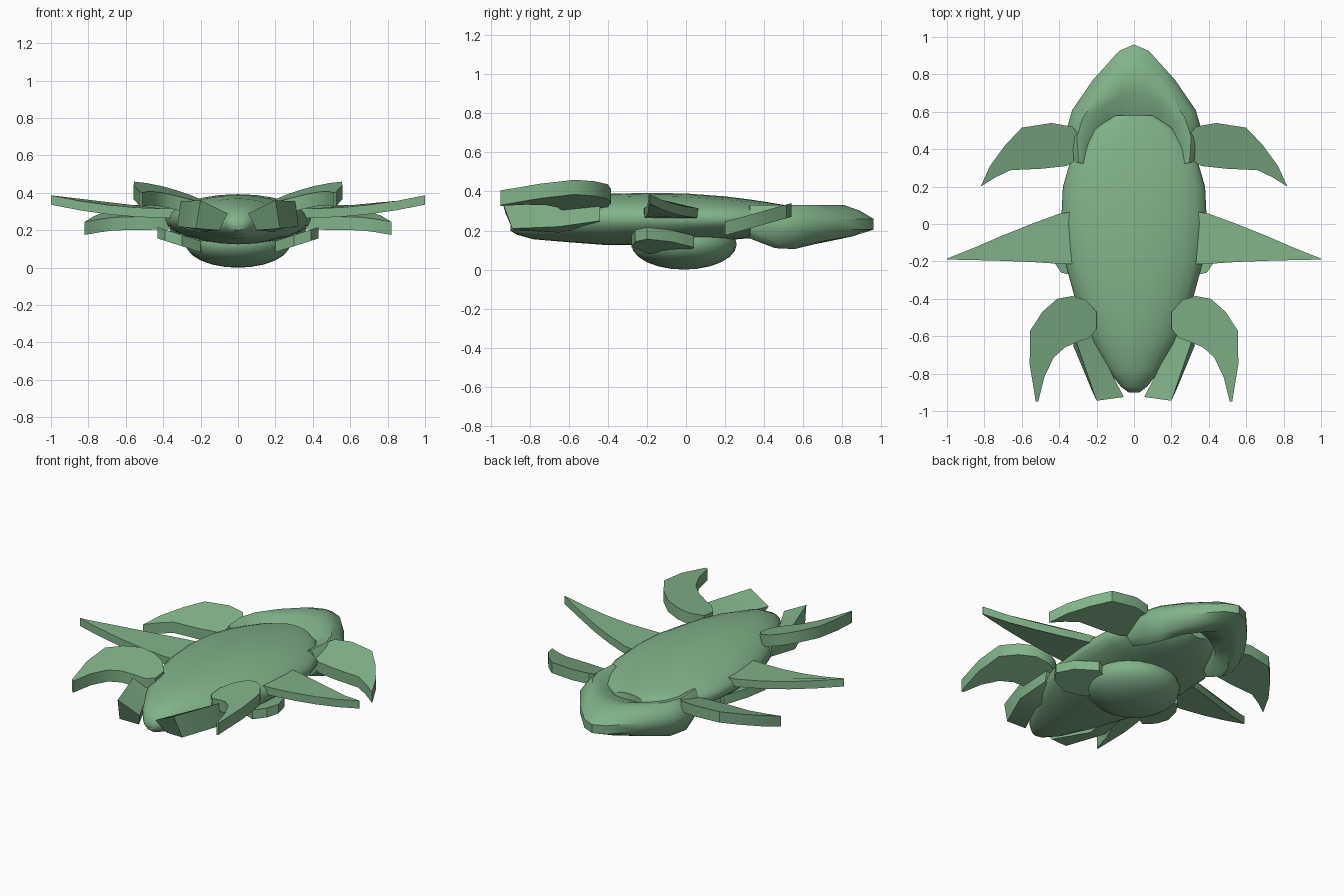
import bpy, bmesh, math
from mathutils import Matrix, Vector

if "Cube" in bpy.data.objects:
    bpy.data.objects.remove(bpy.data.objects["Cube"], do_unlink=True)

green = bpy.data.materials.new("leaf_green")
green.use_nodes = True
colour = (0.22, 0.45, 0.25, 1)
green.diffuse_color = colour
green.node_tree.nodes["Principled BSDF"].inputs["Base Color"].default_value = colour


def finish(name, bm, angle=35):
    bmesh.ops.recalc_face_normals(bm, faces=bm.faces[:])
    mesh = bpy.data.meshes.new(name)
    bm.to_mesh(mesh)
    bm.free()
    mesh.materials.append(green)
    obj = bpy.data.objects.new(name, mesh)
    bpy.context.scene.collection.objects.link(obj)
    bpy.ops.object.select_all(action="DESELECT")
    obj.select_set(True)
    bpy.context.view_layer.objects.active = obj
    bpy.ops.object.shade_smooth_by_angle(angle=math.radians(angle))
    return obj


def loft(name, sections, angle=35):
    """Skin closed cross-sections and cap both ends."""
    bm = bmesh.new()
    rings = [[bm.verts.new(p) for p in sec] for sec in sections]
    count = len(rings[0])
    for a, b in zip(rings, rings[1:]):
        for i in range(count):
            j = (i + 1) % count
            bm.faces.new((a[i], a[j], b[j], b[i]))
    bm.faces.new(rings[0])
    bm.faces.new(rings[-1])
    return finish(name, bm, angle)


def slab_pair(name, outline, top, thickness):
    """Leaf-like plate with upright walls, made for both sides."""
    for side, sign in (("left", 1), ("right", -1)):
        upper = [(sign * x, y, top(x, y)) for x, y in outline]
        lower = [(x, y, z - thickness) for x, y, z in upper]
        loft(f"{side}_{name}", [lower, upper])


# Body: domed shell; each station is y, half width, rim, top, bottom
stations = [
    (-0.90, 0.03, 0.23, 0.25, 0.20), (-0.87, 0.07, 0.24, 0.29, 0.18),
    (-0.78, 0.14, 0.25, 0.335, 0.155), (-0.60, 0.24, 0.26, 0.37, 0.14),
    (-0.40, 0.315, 0.26, 0.388, 0.125), (-0.20, 0.37, 0.26, 0.393, 0.125),
    (0.00, 0.39, 0.26, 0.39, 0.13), (0.20, 0.38, 0.26, 0.375, 0.15),
    (0.32, 0.345, 0.26, 0.36, 0.16), (0.42, 0.28, 0.27, 0.345, 0.17),
    (0.51, 0.21, 0.28, 0.33, 0.19), (0.58, 0.10, 0.285, 0.315, 0.21),
]
body = []
for y, w, rim, top, bottom in stations:
    ring = []
    for k in range(24):
        a = math.tau * k / 24
        s = math.sin(a)
        height = (top - rim) if s > 0 else (rim - bottom)
        ring.append((w * math.cos(a), y, rim + height * s))
    body.append(ring)
loft("body", body, 50)

# Rear hood: crescent; each station is outer xy, inner xy, underside height
half = [
    ((0, 0.96), (0, 0.57), 0.17), ((0.08, 0.925), (0.06, 0.57), 0.15),
    ((0.22, 0.77), (0.13, 0.55), 0.13), ((0.33, 0.61), (0.18, 0.50), 0.105),
    ((0.365, 0.49), (0.21, 0.42), 0.11), ((0.33, 0.33), (0.24, 0.32), 0.16),
]
mirrored = [((-o[0], o[1]), (-i[0], i[1]), z) for o, i, z in half[:0:-1]]
hood = []
for outer, inner, low in mirrored + half:
    o, i = Vector(outer), Vector(inner)
    profile = [(0, 0.205), (0, 0.26), (0.17, 0.30), (0.38, 0.33), (0.65, 0.32),
               (1, 0.27), (0.9, low + 0.06), (0.5, low), (0.2, low + 0.02)]
    hood.append([(*o.lerp(i, t), z) for t, z in profile])
loft("rear_hood", hood, 45)

# Belly pod under the shell
bm = bmesh.new()
bmesh.ops.create_uvsphere(bm, u_segments=24, v_segments=12, radius=1)
bmesh.ops.transform(bm, verts=bm.verts[:], matrix=Matrix.Translation((0, -0.01, 0.13))
                    @ Matrix.Diagonal((0.28, 0.27, 0.13, 1)))
finish("belly_pod", bm, 60)

# Belly lobes spreading from the pod
slab_pair("belly_lobe",
          [(0.16, 0), (0.2, -0.2), (0.3, -0.28), (0.39, -0.26),
           (0.43, -0.2), (0.39, -0.08), (0.3, 0.04)],
          lambda x, y: 0.13 + 0.32 * (x - 0.16), 0.06)

# Side spikes curving upward to the tips
slab_pair("side_spike",
          [(0.3, 0.07), (0.4, 0.055), (0.55, 0), (0.7, -0.06), (0.85, -0.125),
           (1, -0.185), (1, -0.19), (0.85, -0.193), (0.7, -0.197),
           (0.55, -0.203), (0.4, -0.213), (0.3, -0.215)],
          lambda x, y: 0.315 + 0.17 * max(0, x - 0.35) ** 2, 0.05)

# Rear blades sweeping forward
slab_pair("rear_blade",
          [(0.28, 0.36), (0.28, 0.46), (0.33, 0.52), (0.44, 0.54), (0.6, 0.515),
           (0.69, 0.42), (0.77, 0.31), (0.82, 0.2), (0.74, 0.25), (0.66, 0.288),
           (0.5, 0.295), (0.36, 0.31)],
          lambda x, y: 0.245 + 0.28 * (y - 0.2), 0.07)

# Front blades, raised along the outer edge
slab_pair("front_blade",
          [(0.2, -0.47), (0.26, -0.405), (0.33, -0.385), (0.41, -0.4), (0.49, -0.47),
           (0.555, -0.57), (0.558, -0.75), (0.525, -0.95), (0.512, -0.95),
           (0.48, -0.82), (0.43, -0.715), (0.37, -0.66), (0.3, -0.63),
           (0.24, -0.61), (0.2, -0.56)],
          lambda x, y: 0.46 + 0.3 * (x - 0.555) + 0.12 * (y + 0.57), 0.075)

# Blunt jaw plates either side of the nose
for side, sign in (("left", 1), ("right", -1)):
    front = [(0.055, -0.925, 0.29), (0.2, -0.945, 0.36),
             (0.225, -0.89, 0.21), (0.1, -0.87, 0.2)]
    middle = [(0.2, -0.64, 0.28), (0.305, -0.64, 0.355),
              (0.325, -0.65, 0.22), (0.21, -0.65, 0.19)]
    back = [(0.2, -0.44, 0.27), (0.3, -0.44, 0.33),
            (0.31, -0.44, 0.25), (0.22, -0.44, 0.23)]
    loft(f"{side}_jaw_plate",
         [[(sign * x, y, z) for x, y, z in sec] for sec in (front, middle, back)])
